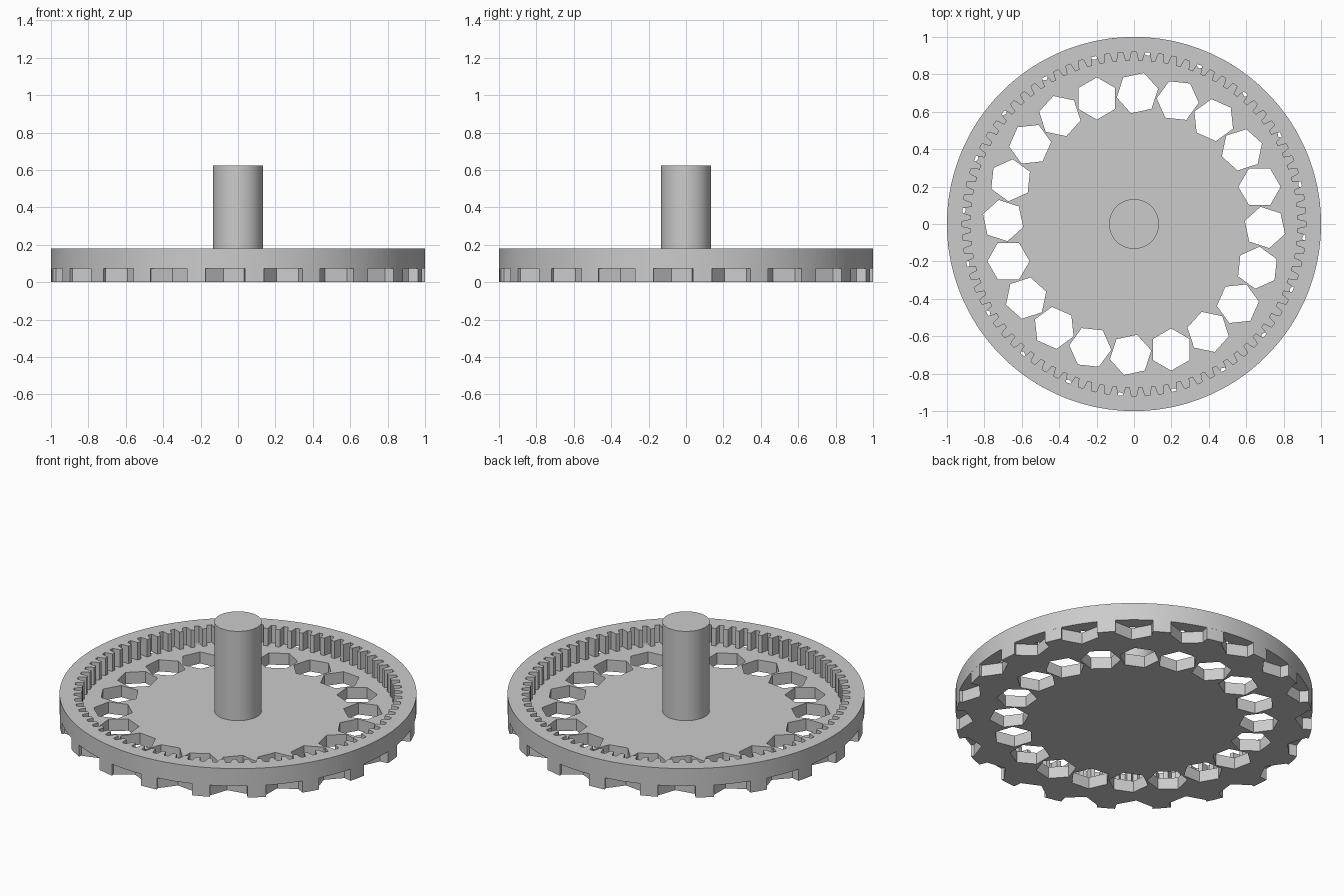
import bpy, bmesh
from math import radians, degrees, sin, cos, pi

if "Cube" in bpy.data.objects:
    bpy.data.objects.remove(bpy.data.objects["Cube"], do_unlink=True)

PLATE_TOP, RING_TOP, SHAFT_TOP = 0.072, 0.18, 0.624
TEETH, HOLES = 80, 20

grey = bpy.data.materials.new("plain grey")
grey.use_nodes = True
colour = (0.6, 0.6, 0.6, 1)
grey.diffuse_color = colour
grey.node_tree.nodes["Principled BSDF"].inputs["Base Color"].default_value = colour


def polar(r, deg):
    return r * cos(radians(deg)), r * sin(radians(deg))


def prism(bm, outline, z0, z1):
    """Extrude a closed outline between two heights."""
    low = [bm.verts.new((x, y, z0)) for x, y in outline]
    high = [bm.verts.new((x, y, z1)) for x, y in outline]
    bm.faces.new(low[::-1])
    bm.faces.new(high)
    for i in range(len(low)):
        j = (i + 1) % len(low)
        bm.faces.new((low[i], low[j], high[j], high[i]))


def finish(name, bm):
    bmesh.ops.recalc_face_normals(bm, faces=bm.faces)
    mesh = bpy.data.meshes.new(name)
    bm.to_mesh(mesh)
    bm.free()
    mesh.materials.append(grey)
    obj = bpy.data.objects.new(name, mesh)
    bpy.context.collection.objects.link(obj)
    return obj


def activate(obj):
    bpy.ops.object.select_all(action='DESELECT')
    obj.select_set(True)
    bpy.context.view_layer.objects.active = obj


def smooth(obj):
    activate(obj)
    bpy.ops.object.shade_smooth_by_angle(angle=radians(15))


def disc(name, r, z0, z1, sides):
    bm = bmesh.new()
    prism(bm, [polar(r, 360 * i / sides) for i in range(sides)], z0, z1)
    return finish(name, bm)


# Base plate with hexagonal holes and hexagonal notches in the rim
plate = disc("base_plate", 1, 0, PLATE_TOP, 160)
bm = bmesh.new()
for k in range(HOLES):
    step = 360 / HOLES * k
    # start angle, distance from centre, hexagon radius, hexagon turn
    for start, dist, size, turn in ((-1.5, 0.7, 0.113, -18), (-3.7, 1.02, 0.12, 5)):
        cx, cy = polar(dist, start + step)
        corners = [polar(size, turn + step + 60 * i) for i in range(6)]
        prism(bm, [(cx + x, cy + y) for x, y in corners], -0.1, PLATE_TOP + 0.1)
cutter = finish("hexagon_cutter", bm)
cutter.hide_render = True

activate(plate)
cut = plate.modifiers.new("hexagons", 'BOOLEAN')
cut.operation = 'DIFFERENCE'
cut.solver = 'EXACT'
cut.object = cutter
bpy.ops.object.modifier_apply(modifier=cut.name)
bpy.data.objects.remove(cutter, do_unlink=True)
smooth(plate)

# Ring with inward gear teeth
tooth = [(-0.8, 0.92), (0.8, 0.92), (1.15, 0.9), (1.45, 0.875), (3.05, 0.875), (3.35, 0.9)]
pitch = 360 / TEETH
profile = [(pitch * k + a, r) for k in range(TEETH) for a, r in tooth]
bm = bmesh.new()
loops = []
for z in (PLATE_TOP, RING_TOP):
    loops.append([bm.verts.new((*polar(r, a), z)) for a, r in profile])
    loops.append([bm.verts.new((*polar(1, a), z)) for a, r in profile])
inner_low, outer_low, inner_high, outer_high = loops
around = [inner_low, outer_low, outer_high, inner_high]
for n in range(4):
    a, b = around[n], around[(n + 1) % 4]
    for i in range(len(a)):
        j = (i + 1) % len(a)
        bm.faces.new((a[i], a[j], b[j], b[i]))
smooth(finish("toothed_ring", bm))

# Central shaft
smooth(disc("central_shaft", 0.133, PLATE_TOP - 0.02, SHAFT_TOP, 64))
